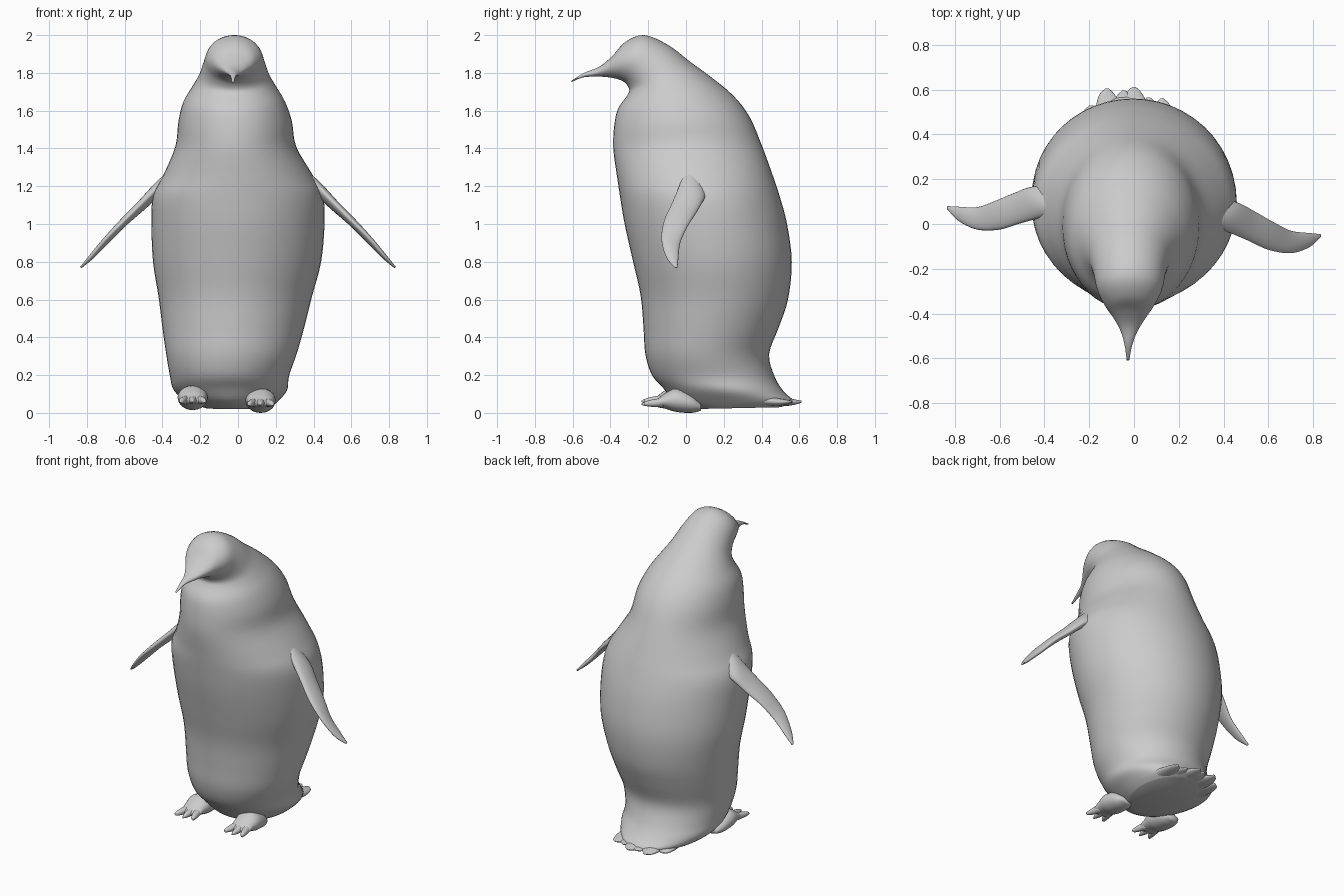
import bpy, bmesh, math
from mathutils import Vector as V


def spline(rows, steps):
    """Catmull-Rom interpolation through rows of numbers."""
    out, n = [], len(rows)
    for i in range(n - 1):
        p0, p1, p2, p3 = (rows[max(0, min(n - 1, i + k))] for k in (-1, 0, 1, 2))
        for s in range(steps):
            t = s / steps
            out.append([0.5 * (2 * b + (c - a) * t + (2 * a - 5 * b + 4 * c - d) * t * t
                               + (3 * b - a - 3 * c + d) * t ** 3)
                        for a, b, c, d in zip(p0, p1, p2, p3)])
    return out + [list(rows[-1])]


def loft(name, rows, steps=5, sides=32):
    """Rows hold front point, back point and half-width vector of an oval ring."""
    bm = bmesh.new()
    rings = []
    for r in spline(rows, steps):
        a, b, w = V(r[0:3]), V(r[3:6]), V(r[6:9])
        mid, half = (a + b) / 2, (a - b) / 2
        rings.append([bm.verts.new(mid + half * math.cos(2 * math.pi * k / sides)
                                   + w * math.sin(2 * math.pi * k / sides)) for k in range(sides)])
    for p, q in zip(rings, rings[1:]):
        for k in range(sides):
            j = (k + 1) % sides
            bm.faces.new((p[k], p[j], q[j], q[k]))
    bm.faces.new(rings[0])
    bm.faces.new(rings[-1])
    bmesh.ops.recalc_face_normals(bm, faces=bm.faces)
    me = bpy.data.meshes.new(name)
    bm.to_mesh(me)
    bm.free()
    for f in me.polygons:
        f.use_smooth = True
    ob = bpy.data.objects.new(name, me)
    bpy.context.collection.objects.link(ob)
    return ob


# Body, head and beak: front y, front z, back y, back z, half width, centre x
profile = [
    (.03, .02, .50, .03, .17, 0), (-.06, .06, .57, .06, .24, -.03),
    (-.12, .13, .52, .11, .30, -.04), (-.18, .20, .47, .19, .315, -.045),
    (-.215, .31, .44, .31, .345, -.035), (-.225, .45, .49, .45, .375, -.025),
    (-.24, .62, .54, .60, .405, -.015), (-.28, .80, .56, .80, .445, -.005),
    (-.325, 1.0, .535, 1.0, .458, 0), (-.35, 1.15, .495, 1.15, .45, 0),
    (-.365, 1.25, .455, 1.27, .395, 0), (-.385, 1.4, .40, 1.42, .32, -.012),
    (-.38, 1.52, .335, 1.57, .30, -.015), (-.36, 1.61, .25, 1.68, .27, -.02),
    (-.315, 1.675, .13, 1.78, .22, -.02), (-.30, 1.71, .02, 1.86, .185, -.02),
    (-.32, 1.745, -.09, 1.945, .163, -.02), (-.355, 1.765, -.22, 2.0, .145, -.02),
    (-.40, 1.775, -.32, 1.965, .11, -.02), (-.45, 1.78, -.385, 1.895, .07, -.02),
    (-.50, 1.78, -.455, 1.835, .037, -.022), (-.55, 1.775, -.54, 1.80, .016, -.025),
    (-.61, 1.75, -.605, 1.76, .006, -.027)]
loft("body", [(c, fy, fz, c, by, bz, w, 0, 0) for fy, fz, by, bz, w, c in profile], 4, 48)

# Flippers: leading point, trailing point, half thickness
flipper = [
    (.25, -.01, 1.36, .32, .12, 1.20, .040), (.37, -.02, 1.25, .45, .10, 1.14, .034),
    (.50, -.07, 1.12, .54, .055, 1.06, .026), (.60, -.115, 1.02, .62, .01, .99, .022),
    (.70, -.13, .92, .70, -.03, .90, .018), (.78, -.105, .825, .78, -.04, .82, .013),
    (.832, -.06, .77, .832, -.045, .77, .005)]
for side, s, swing in (("right", 1, 0), ("left", -1, .15)):
    loft(side + "_flipper",
         [(s * ax, ay + swing * ax, az, s * bx, by + swing * bx, bz, s * t * .7, 0, t * .7)
          for ax, ay, az, bx, by, bz, t in flipper], 5, 24)

# Tail: overlapping flat feathers fanning out at the back
for i, (x, y) in enumerate([(-.19, .53), (-.12, .605), (-.045, .595), (0, .612), (.065, .565), (.125, .56)]):
    loft("tail_feather_%d" % (i + 1),
         [(x * .7, .30, .03, x * .7, .30, .13, .09, 0, 0),
          (x * .88, y - .1, .035, x * .88, y - .1, .085, .065, 0, 0),
          (x, y - .03, .045, x, y - .03, .07, .036, 0, 0),
          (x, y, .055, x, y, .065, .008, 0, 0)], 4, 16)

# Feet: heel, ankle and pad, with three clawed toes each
for side, cx, lift in (("right", .12, 0), ("left", -.24, .015)):
    sole = [(.08, .012, .05, .04), (.03, 0, .10, .07), (-.05, .005, .13, .08),
            (-.11, .022, .105, .07), (-.15, .03, .075, .065), (-.175, .04, .06, .05)]
    loft(side + "_foot", [(cx, y, b + lift, cx, y, t + lift, w, 0, 0) for y, b, t, w in sole], 4, 20)
    for i in (-1, 0, 1):
        toe = [(-.12, .03, .08, .026, .035), (-.18, .032, .07, .02, .05),
               (-.215, .037, .06, .012, .06), (-.235 + .015 * abs(i), .042, .05, .003, .065)]
        loft("%s_toe_%d" % (side, i + 2),
             [(cx + i * d, y, b + lift, cx + i * d, y, t + lift, w, 0, 0) for y, b, t, w, d in toe], 4, 12)
